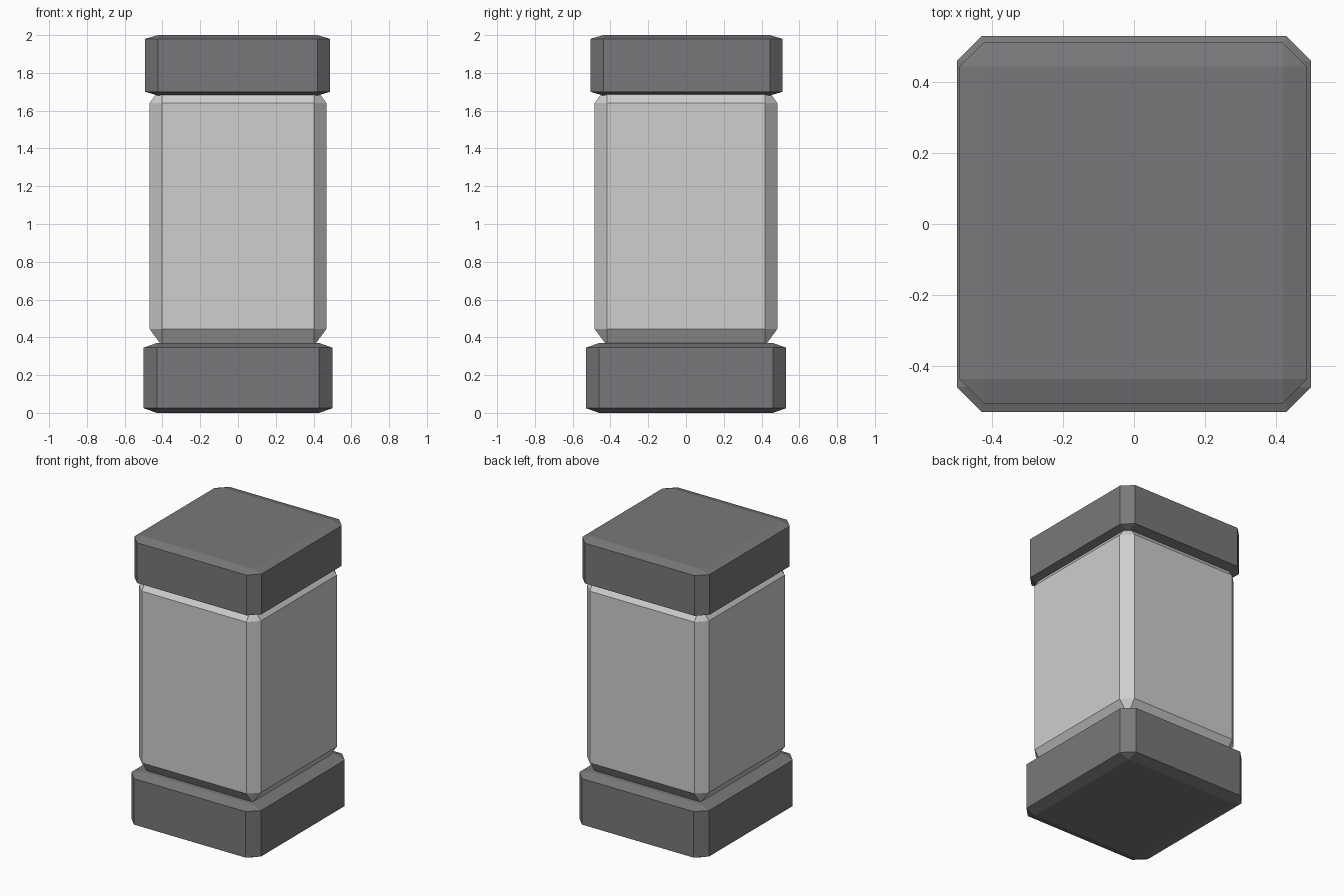
import bpy
import bmesh
from mathutils import Matrix

default = bpy.data.objects.get("Cube")
if default:
    bpy.data.objects.remove(default, do_unlink=True)


def material(name, colour):
    mat = bpy.data.materials.new(name)
    mat.use_nodes = True
    mat.diffuse_color = colour
    mat.node_tree.nodes["Principled BSDF"].inputs["Base Color"].default_value = colour
    return mat


dark_stone = material("dark grey", (0.19, 0.19, 0.20, 1))
pale_stone = material("pale grey", (0.62, 0.62, 0.63, 1))


def chamfered_block(name, mat, width, depth, bottom, top, chamfer, rim, offset=(0, 0)):
    """Box with chamfered edges; rim is the height of the top and bottom chamfers."""
    squash = rim / chamfer
    bm = bmesh.new()
    bmesh.ops.create_cube(bm, size=1)
    bmesh.ops.scale(bm, vec=(width, depth, (top - bottom) / squash), verts=bm.verts)
    bmesh.ops.bevel(bm, geom=bm.edges[:], offset=chamfer, offset_type='OFFSET',
                    segments=1, profile=0.5, affect='EDGES')
    bm.transform(Matrix.Diagonal((1, 1, squash, 1)))
    bmesh.ops.recalc_face_normals(bm, faces=bm.faces)
    mesh = bpy.data.meshes.new(name)
    bm.to_mesh(mesh)
    bm.free()
    mesh.materials.append(mat)
    obj = bpy.data.objects.new(name, mesh)
    obj.location = (*offset, (bottom + top) / 2)
    bpy.context.collection.objects.link(obj)
    return obj


# Wide foot, pale shaft sunk into both ends, and cap
chamfered_block("base", dark_stone, 1.0, 1.06, 0, 0.37, 0.07, 0.025)
chamfered_block("shaft", pale_stone, 0.937, 0.968, 0.355, 1.73, 0.066, 0.09)
chamfered_block("cap", dark_stone, 0.98, 1.018, 1.68, 2.0, 0.068, 0.02, (-0.002, 0.003))
